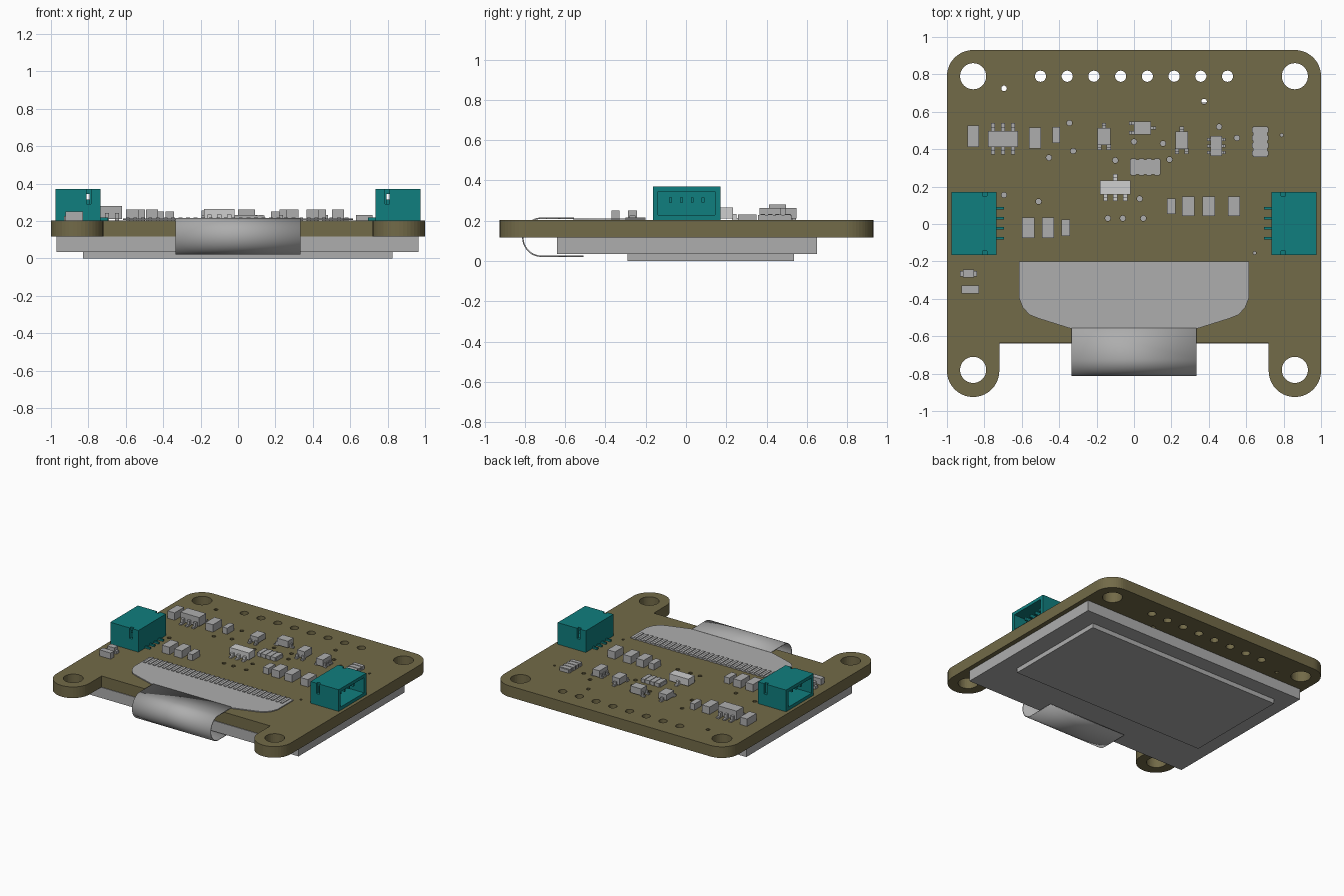
import bpy, bmesh, math
from mathutils import Matrix

if "Cube" in bpy.data.objects:
    bpy.data.objects.remove(bpy.data.objects["Cube"])

TOP, BOTTOM = 0.203, 0.117


def material(name, r, g, b):
    m = bpy.data.materials.new(name)
    m.use_nodes = True
    m.diffuse_color = (r, g, b, 1)
    m.node_tree.nodes["Principled BSDF"].inputs["Base Color"].default_value = (r, g, b, 1)
    return m


olive = material("olive board", 0.17, 0.145, 0.065)
teal = material("teal plastic", 0.005, 0.21, 0.21)
grey = material("component grey", 0.42, 0.42, 0.42)
pale = material("pale chip", 0.62, 0.62, 0.62)


def add(name, mesh, mat):
    ob = bpy.data.objects.new(name, mesh)
    bpy.context.collection.objects.link(ob)
    mesh.materials.clear()
    mesh.materials.append(mat)
    return ob


def boxes(name, spans, mat):
    """One mesh made of boxes given as (x0, x1, y0, y1, z0, z1)."""
    bm = bmesh.new()
    for x0, x1, y0, y1, z0, z1 in spans:
        move = Matrix.Translation(((x0 + x1) / 2, (y0 + y1) / 2, (z0 + z1) / 2))
        size = Matrix.Diagonal((abs(x1 - x0), abs(y1 - y0), abs(z1 - z0), 1))
        bmesh.ops.create_cube(bm, size=1, matrix=move @ size)
    mesh = bpy.data.meshes.new(name)
    bm.to_mesh(mesh)
    bm.free()
    return add(name, mesh, mat)


def arc(cx, cy, r, start, end, steps=12):
    angles = [math.radians(start + (end - start) * i / steps) for i in range(steps + 1)]
    return [(cx + r * math.cos(a), cy + r * math.sin(a)) for a in angles]


def plate(name, loops, z0, z1, mat):
    """Flat plate from an outline followed by hole outlines."""
    curve = bpy.data.curves.new(name, 'CURVE')
    curve.dimensions = '2D'
    curve.fill_mode = 'BOTH'
    curve.extrude = (z1 - z0) / 2
    for loop in loops:
        s = curve.splines.new('POLY')
        s.points.add(len(loop) - 1)
        for p, (x, y) in zip(s.points, loop):
            p.co = (x, y, 0, 1)
        s.use_cyclic_u = True
    temp = bpy.data.objects.new(name + " outline", curve)
    bpy.context.collection.objects.link(temp)
    bpy.context.view_layer.update()
    graph = bpy.context.evaluated_depsgraph_get()
    mesh = bpy.data.meshes.new_from_object(temp.evaluated_get(graph))
    bpy.data.objects.remove(temp)
    mesh.transform(Matrix.Translation((0, 0, (z0 + z1) / 2)))
    for f in mesh.polygons:
        f.use_smooth = False
    return add(name, mesh, mat)


# Circuit board with lugs, mounting holes, header holes and vias
right_half = arc(0.86, -0.785, 0.14, 180, 360, 20) + arc(0.86, 0.79, 0.14, 0, 90)
right_half = [(0.72, -0.635)] + right_half
outline = right_half + [(-x, y) for x, y in reversed(right_half)]


def hole(x, y, r, n):
    return arc(x, y, r, 0, 360 - 360 / n, n - 1)


holes = [hole(sx * 0.86, y, 0.07, 32) for sx in (-1, 1) for y in (-0.78, 0.79)]
holes += [hole((i - 3.5) / 7, 0.79, 0.03, 20) for i in range(8)]
vias = [(-.695, .725), (.375, .655), (-.345, .54), (-.325, .39), (-.455, .355), (-.1, .34),
        (0, .44), (.155, .43), (.19, .345), (.455, .52), (.55, .46), (-.695, .155),
        (-.51, .12), (.03, .135), (-.14, .03), (-.06, .03), (.05, .03)]
holes += [hole(x, y, 0.015, 10) for x, y in vias]
holes += [hole(x, y, 0.009, 8) for x, y in ((.79, .475), (.645, -.155))]
plate("circuit_board", [outline] + holes, BOTTOM, TOP, olive)

# Display panel and its front glass
boxes("display_panel", [(-.97, .965, -.64, .65, .035, BOTTOM)], grey)
boxes("display_glass", [(-.83, .825, -.29, .535, 0, .035)], grey)

# Ribbon cable: spread end, contact strips and folded tail
side = [(.335, -.56), (.51, -.505), (.56, -.485), (.595, -.445), (.615, -.395), (.615, -.2)]
plate("ribbon_end", [side + [(-x, y) for x, y in reversed(side)]], TOP + .002, TOP + .009, grey)
contacts = 30
pitch = 1.21 / contacts
boxes("ribbon_contacts",
      [(x, x + pitch / 2, -.3, -.2, TOP, TOP + .014)
       for x in (-.6 + i * pitch for i in range(contacts))], grey)

path = [(-.555, .212)]
path += [(-.72 + .09 * c, .118 + .094 * s) for c, s in arc(0, 0, 1, 90, 270, 24)]
path += [(-.51, .024)]
bm = bmesh.new()
rows = [[bm.verts.new((x, y, z)) for x in (-.335, .335)] for y, z in path]
for a, b in zip(rows, rows[1:]):
    bm.faces.new((a[0], a[1], b[1], b[0]))
bmesh.ops.recalc_face_normals(bm, faces=bm.faces)
mesh = bpy.data.meshes.new("ribbon_fold")
bm.to_mesh(mesh)
bm.free()
fold = add("ribbon_fold", mesh, grey)
thick = fold.modifiers.new("thickness", 'SOLIDIFY')
thick.thickness = .007
thick.offset = 0
bpy.context.view_layer.objects.active = fold
fold.select_set(True)
bpy.ops.object.shade_smooth_by_angle(angle=math.radians(35))
fold.select_set(False)

# Sockets, open to the outside, with contacts in and behind them
for label, s in (("left", 1), ("right", -1)):
    back, front, low, high = .735, .975, TOP, .37
    spans = [(back, .795, -.145, .15, low, high),           # rear block
             (back, front, -.145, .15, low, .228),          # floor
             (back, front, -.145, .15, .345, high)]         # roof
    for y0, y1 in ((-.165, -.14), (.145, .172)):            # slotted side walls
        spans += [(back, .785, y0, y1, low, high), (.785, .81, y0, y1, low, .29),
                  (.81, front, y0, y1, low, high)]
    rear = []
    for i in range(4):
        y = .004 + (i - 1.5) * .0535
        spans.append((.79, .93, y - .007, y + .007, .29, .315))
        rear.append((.695, back, y - .007, y + .007, low, low + .014))
    flip = [(s * a, s * b, *rest) for a, b, *rest in spans + rear]
    boxes(label + "_socket", flip, teal)

# Plain two-ended parts: x, y, width, depth, top height
blocks = [(-.86, .47, .06, .115, .26), (-.53, .46, .065, .11, .26), (-.415, .475, .04, .085, .25),
          (.2, .095, .045, .085, .25), (.29, .095, .065, .105, .26), (.4, .095, .065, .105, .26),
          (.535, .095, .065, .105, .26), (-.565, -.02, .065, .11, .26),
          (-.46, -.02, .065, .11, .26), (-.365, -.02, .045, .09, .25), (-.875, -.35, .095, .042, .25)]
for n, (x, y, w, d, h) in enumerate(blocks):
    boxes(f"chip_component_{n + 1}", [(x - w / 2, x + w / 2, y - d / 2, y + d / 2, TOP, h)], grey)

# Small diode with end caps
boxes("diode", [(-.915, -.855, -.287, -.243, TOP, .25), (-.93, -.84, -.28, -.25, TOP, .225)], grey)


def network(name, x, y, w, d, h, along_x):
    """Flat resistor network with four stepped end pads per side."""
    spans = [(x - w / 2, x + w / 2, y - d / 2, y + d / 2, TOP, h)]
    for i in range(4):
        t = (i - 1.5) / 4
        if along_x:
            cx, a, b = x + t * w, w * .08, d / 2 + .006
            spans.append((cx - a, cx + a, y - b, y + b, TOP, h + .003))
        else:
            cy, a, b = y + t * d, d * .08, w / 2 + .006
            spans.append((x - b, x + b, cy - a, cy + a, TOP, h + .003))
    boxes(name, spans, grey)


network("resistor_network_back", .675, .44, .075, .165, .228, False)
network("resistor_network_middle", .06, .305, .165, .08, .228, True)


def leaded(name, x, y, w, d, h, first, second, along_x, mat=grey, reach=.027):
    """Chip body with bent leads at the given offsets on two opposite sides."""
    spans = [(x - w / 2, x + w / 2, y - d / 2, y + d / 2, TOP + .008, h)]
    mid = (TOP + h) / 2
    for sign, offsets in ((1, first), (-1, second)):
        for o in offsets:
            edge = (w if along_x else d) / 2
            for out, z0, z1 in ((reach, TOP, TOP + .01), (reach * .5, TOP, mid)):
                a, b = sign * (edge - .005), sign * (edge + out)
                if along_x:
                    spans.append((x + a, x + b, y + o - .009, y + o + .009, z0, z1))
                else:
                    spans.append((x + o - .011, x + o + .011, y + a, y + b, z0, z1))
    boxes(name, spans, mat)


three, pair = (-.053, 0, .053), (-.025, .025)
leaded("regulator", -.7, .455, .16, .085, .28, three, three, False, reach=.042)
leaded("transistor_left", -.16, .468, .07, .092, .255, (0,), pair, False)
leaded("transistor_middle", .045, .513, .092, .07, .262, (0,), pair, True)
leaded("transistor_right", .255, .448, .065, .092, .262, (0,), pair, False)
leaded("logic_chip", .44, .417, .06, .105, .262, (-.035, 0, .035), (-.035, 0, .035), True, reach=.02)
leaded("pale_regulator", -.1, .195, .165, .075, .265, (0,), three, False, pale, .035)
